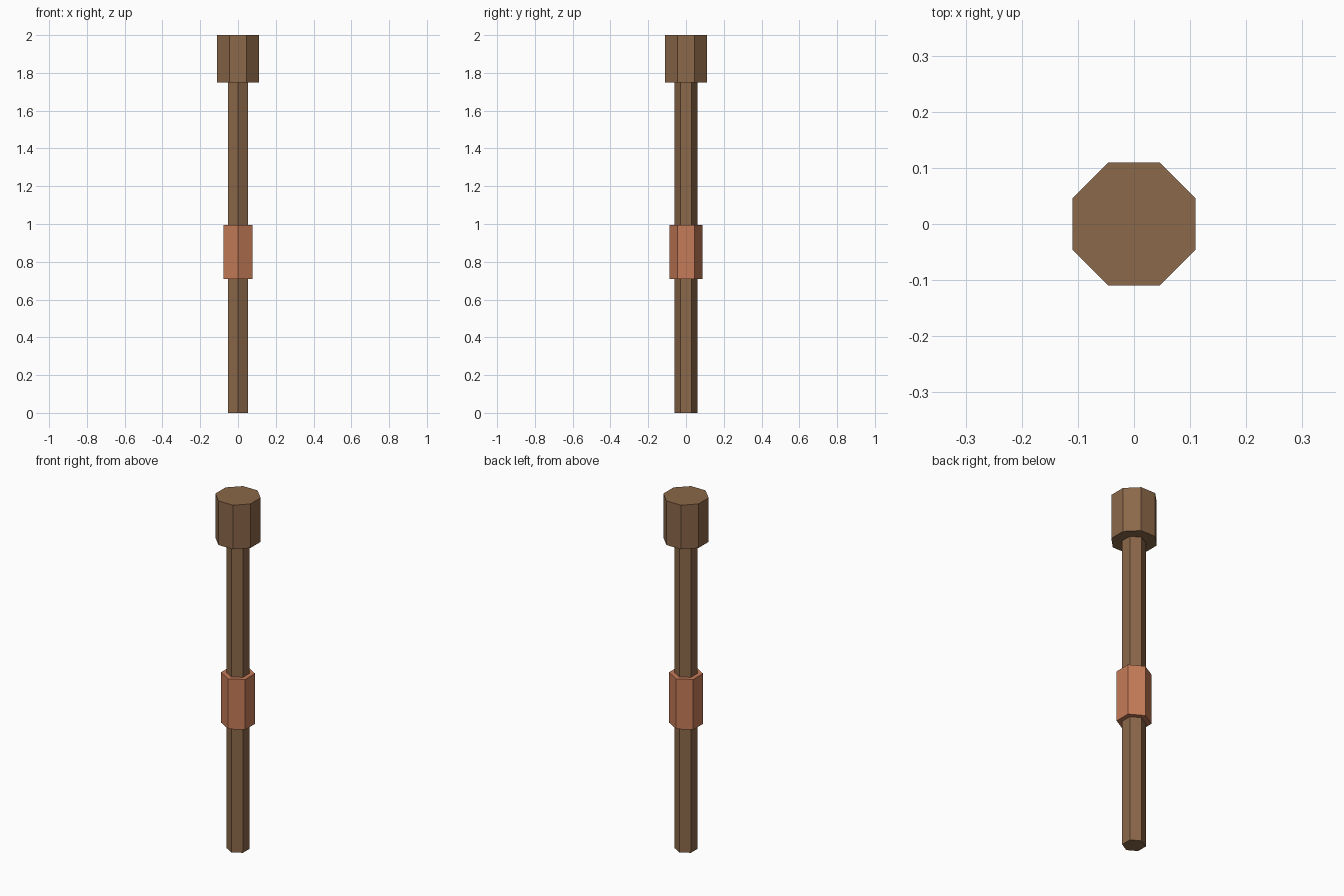
import bpy
import bmesh
from math import cos, sin, pi

cube = bpy.data.objects.get("Cube")
if cube:
    bpy.data.objects.remove(cube, do_unlink=True)


def make_material(name, color):
    mat = bpy.data.materials.new(name)
    mat.use_nodes = True
    mat.diffuse_color = color
    mat.node_tree.nodes["Principled BSDF"].inputs["Base Color"].default_value = color
    return mat


def prism(name, sides, radius, bottom, top, start, mat):
    """Upright flat-sided prism; start is the angle of its first corner."""
    bm = bmesh.new()
    angles = [start + 2 * pi * i / sides for i in range(sides)]
    base = bm.faces.new([bm.verts.new((radius * cos(a), radius * sin(a), bottom))
                         for a in angles])
    extruded = bmesh.ops.extrude_face_region(bm, geom=[base], use_keep_orig=True)
    raised = [v for v in extruded["geom"] if isinstance(v, bmesh.types.BMVert)]
    bmesh.ops.translate(bm, verts=raised, vec=(0, 0, top - bottom))
    bmesh.ops.recalc_face_normals(bm, faces=bm.faces)
    mesh = bpy.data.meshes.new(name)
    bm.to_mesh(mesh)
    bm.free()
    mesh.materials.append(mat)
    obj = bpy.data.objects.new(name, mesh)
    bpy.context.collection.objects.link(obj)
    return obj


wood = make_material("brown wood", (0.26, 0.138, 0.067, 1))
leather = make_material("copper leather", (0.56, 0.2, 0.098, 1))

# Hexagonal shaft and grip with corners to front and back
prism("shaft", 6, 0.06, 0, 1.76, pi / 2, wood)
prism("grip", 6, 0.088, 0.71, 0.995, pi / 2, leather)

# Octagonal head with flat sides to the front
prism("head", 8, 0.119, 1.75, 2.0, pi / 8, wood)
